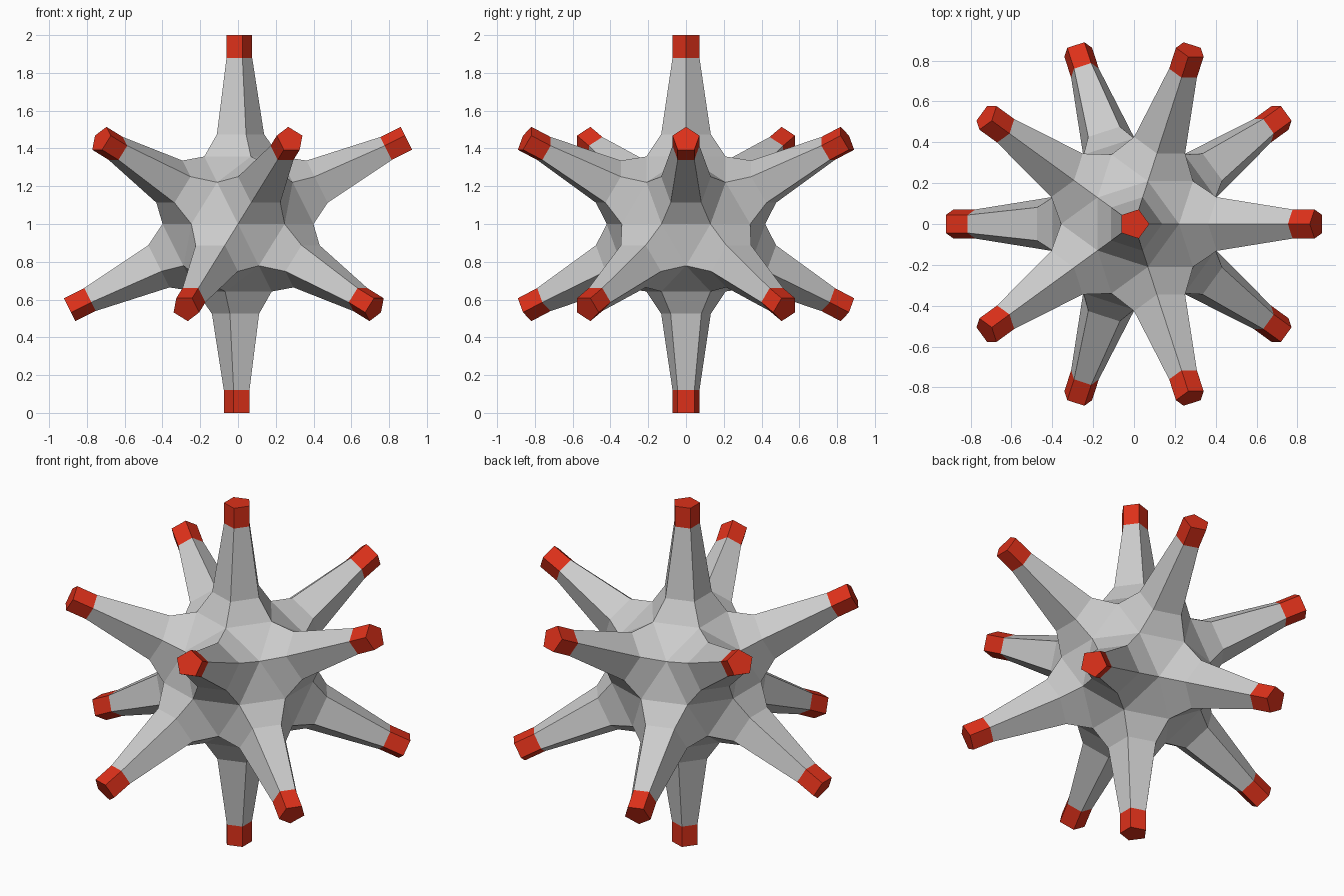
import bpy
import bmesh

if "Cube" in bpy.data.objects:
    bpy.data.objects.remove(bpy.data.objects["Cube"])

CENTRE_Z = 1.0
BODY_RADIUS = 0.42
# Spike rings: (distance from centre, ring radius, material slot of the walls)
RINGS = [(0.475, 0.138, 0), (0.88, 0.075, 0), (1.0, 0.075, 1)]

red = bpy.data.materials.new("red_tip")
red.diffuse_color = (0.72, 0.03, 0.01, 1)
red.use_nodes = True
red.node_tree.nodes["Principled BSDF"].inputs["Base Color"].default_value = red.diffuse_color

# Faceted core: an icosphere whose twelve five-way corners become pentagons
bm = bmesh.new()
bmesh.ops.create_icosphere(bm, subdivisions=2, radius=BODY_RADIUS)
corners = [v for v in bm.verts if len(v.link_edges) == 5]
bmesh.ops.dissolve_verts(bm, verts=corners)
bm.normal_update()

# Spikes: extrude each pentagon outward through the rings, last one red
for cap in [f for f in bm.faces if len(f.verts) == 5]:
    axis = cap.calc_center_median().normalized()
    for height, radius, slot in RINGS:
        cap = bmesh.ops.extrude_discrete_faces(bm, faces=[cap])["faces"][0]
        for v in cap.verts:
            out = v.co - axis * v.co.dot(axis)
            v.co = axis * height + out.normalized() * radius
        for edge in cap.edges:
            for face in edge.link_faces:
                face.material_index = slot

bmesh.ops.recalc_face_normals(bm, faces=bm.faces)
bmesh.ops.translate(bm, verts=bm.verts, vec=(0, 0, CENTRE_Z))

mesh = bpy.data.meshes.new("spiky_ball")
bm.to_mesh(mesh)
bm.free()
mesh.materials.append(None)
mesh.materials.append(red)
bpy.context.collection.objects.link(bpy.data.objects.new("spiky_ball", mesh))
